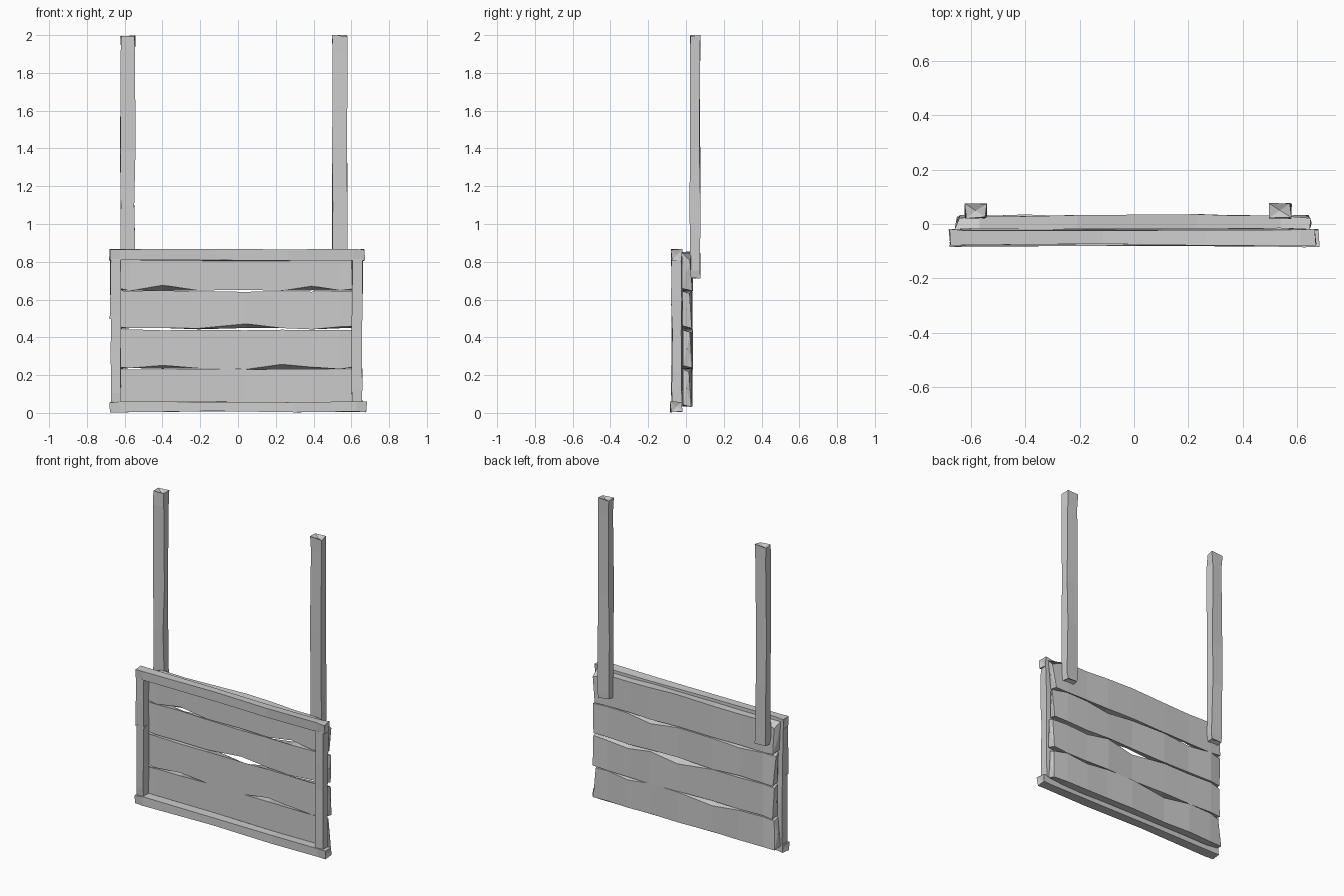
import bpy, bmesh, random
from mathutils import Vector

random.seed(4)
cube = bpy.data.objects.get("Cube")
if cube:
    bpy.data.objects.remove(cube, do_unlink=True)

mat = bpy.data.materials.new("weathered_grey_wood")
mat.use_nodes = True
GREY = (0.6, 0.6, 0.6, 1)
mat.diffuse_color = GREY
mat.node_tree.nodes["Principled BSDF"].inputs["Base Color"].default_value = GREY


def loft(name, rings, dent):
    """Skin four-cornered rings; each end cap is a fan around a pushed centre."""
    bm = bmesh.new()
    loops = [[bm.verts.new(p) for p in ring] for ring in rings]
    for a, b in zip(loops, loops[1:]):
        for i in range(4):
            j = (i + 1) % 4
            bm.faces.new((a[i], a[j], b[j], b[i]))
    axis = (Vector(rings[-1][0]) - Vector(rings[0][0])).normalized()
    for ring, out in ((loops[0], -axis), (loops[-1], axis)):
        centre = sum((v.co for v in ring), Vector()) / 4 + out * dent
        tip = bm.verts.new(centre)
        for i in range(4):
            bm.faces.new((ring[i], ring[(i + 1) % 4], tip))
    bmesh.ops.recalc_face_normals(bm, faces=bm.faces)
    mesh = bpy.data.meshes.new(name)
    bm.to_mesh(mesh)
    bm.free()
    mesh.materials.append(mat)
    obj = bpy.data.objects.new(name, mesh)
    bpy.context.collection.objects.link(obj)


def wobble(amount):
    return random.uniform(-amount, amount)


def beam(name, lo, hi, axis, cuts, rough=0.004, dent=-0.008):
    """Roughly hewn square timber between two corners, cut at given fractions."""
    u, v = [k for k in range(3) if k != axis]
    rings = []
    for t in cuts:
        ring = []
        for cu, cv in ((lo, lo), (hi, lo), (hi, hi), (lo, hi)):
            p = [0, 0, 0]
            p[axis] = lo[axis] + (hi[axis] - lo[axis]) * t
            if t in (0, 1):
                p[axis] += wobble(rough)
            p[u] = cu[u] + wobble(rough)
            p[v] = cv[v] + wobble(rough)
            ring.append(p)
        rings.append(ring)
    loft(name, rings, dent)


# Backing boards: wavy edges, with chipped bevels along the front or back
XS = (-0.65, -0.57, -0.4, -0.21, 0.04, 0.23, 0.39, 0.54, 0.64)


def board(name, bottom, top, chips, back_chips):
    rings = []
    for i, x in enumerate(XS):
        end = 0.012 if i in (0, len(XS) - 1) else 0
        front, back = -0.018 + wobble(0.003), 0.032 + wobble(0.005)
        lo, hi = bottom + wobble(0.004), top + wobble(0.004)
        rings.append([
            (x + wobble(end), front, lo + chips.get(i, 0) + end),
            (x + wobble(end), back, lo),
            (x + wobble(end), back - end, hi - back_chips.get(i, 0) - end),
            (x + wobble(end), front, hi)])
    loft(name, rings, 0.008)


board("board_bottom", 0.035, 0.232, {}, {3: 0.03, 6: 0.02})
board("board_lower_middle", 0.234, 0.44, {2: 0.018, 5: 0.026, 6: 0.012},
      {4: 0.03, 6: 0.025, 7: 0.012})
board("board_upper_middle", 0.446, 0.645, {3: 0.005, 4: 0.022, 7: 0.008},
      {2: 0.02, 5: 0.025})
board("board_top", 0.648, 0.848, {2: 0.028, 6: 0.022}, {0: 0.02, 4: -0.008, 8: 0.03})

# Front frame: top and bottom rails overhang the two stiles
beam("top_rail", (-0.68, -0.077, 0.807), (0.668, -0.022, 0.865), 0,
     (0, 0.04, 0.42, 0.7, 0.96, 1))
beam("bottom_rail", (-0.677, -0.082, 0.006), (0.682, -0.022, 0.058), 0,
     (0, 0.04, 0.4, 0.72, 0.96, 1))
beam("right_stile_lower", (-0.673, -0.076, 0.05), (-0.622, -0.022, 0.51), 2,
     (0, 0.12, 0.6, 1))
beam("right_stile_upper", (-0.676, -0.074, 0.5), (-0.622, -0.022, 0.815), 2,
     (0, 0.5, 1))
beam("left_stile", (0.603, -0.076, 0.05), (0.66, -0.022, 0.815), 2,
     (0, 0.1, 0.5, 0.72, 1))

# Tall hanging posts fixed behind the boards
for side, x in (("right", -0.584), ("left", 0.539)):
    beam(side + "_post", (x - 0.038, 0.023, 0.715), (x + 0.038, 0.074, 1.997), 2,
         (0, 0.03, 0.3, 0.52, 0.93, 1), 0.0045, -0.012)
